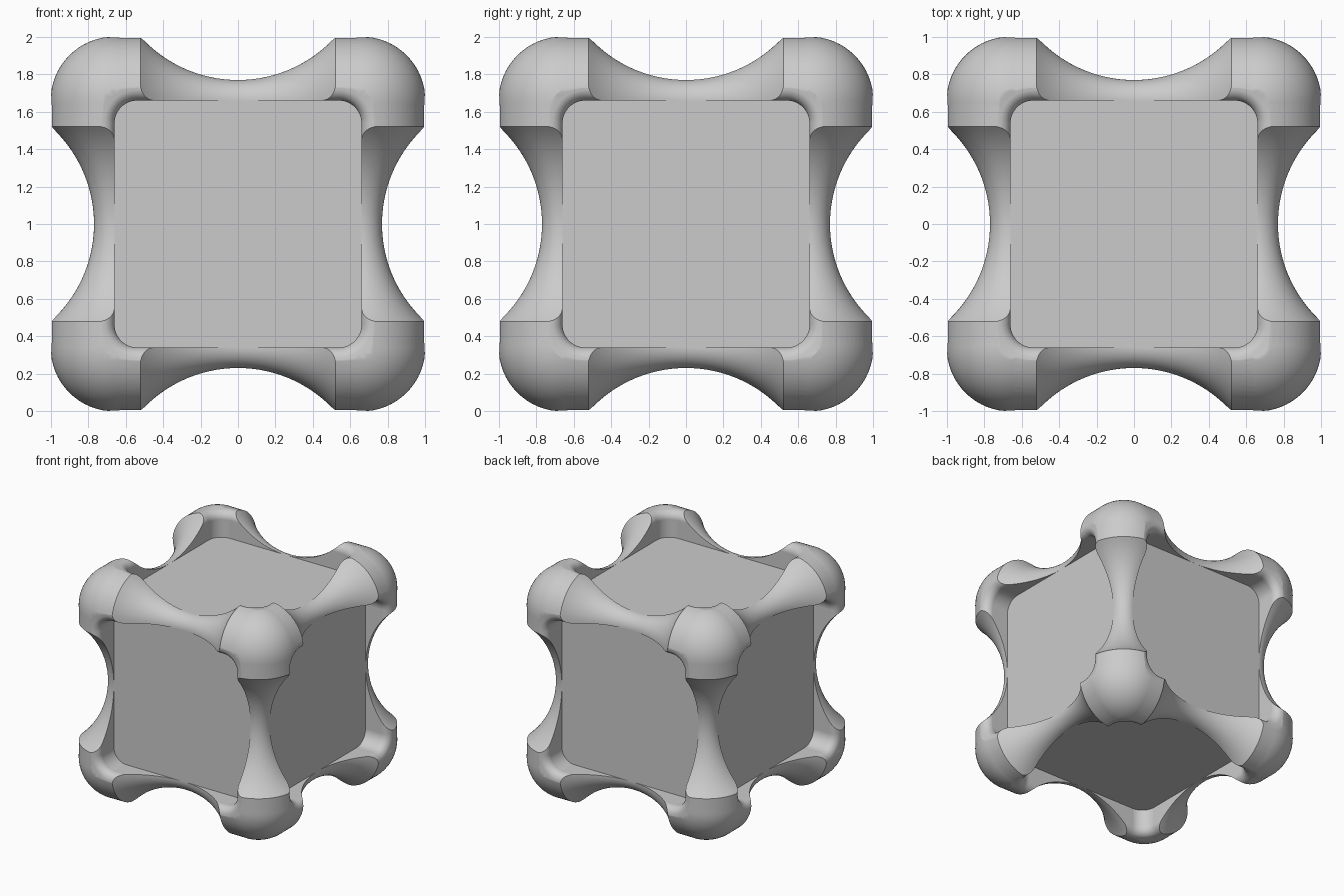
import bpy, bmesh, math
from mathutils import Matrix, Vector

old = bpy.data.objects.get("Cube")
if old:
    bpy.data.objects.remove(old, do_unlink=True)

EDGE = 0.66      # line the beams and corner balls are centred on
FACE = 0.77      # depth of the flat panels
BALL = 0.341     # corner radius
SEAM = 0.52      # where a beam meets its corner
ROUND = 0.12     # rounding of panel corners
LIP = 0.067      # rounding of the rim around each panel

grey = bpy.data.materials.new("plain_grey")
grey.use_nodes = True
grey.diffuse_color = (0.6, 0.6, 0.6, 1)
grey.node_tree.nodes["Principled BSDF"].inputs["Base Color"].default_value = (0.6, 0.6, 0.6, 1)


def turn(p, k):
    """Cycle the axes k times, so z becomes x, then y."""
    for _ in range(k):
        p = (p[2], p[0], p[1])
    return Vector(p)


def make_object(name, bm):
    bmesh.ops.recalc_face_normals(bm, faces=bm.faces[:])
    mesh = bpy.data.meshes.new(name)
    bm.to_mesh(mesh)
    bm.free()
    mesh.materials.append(grey)
    ob = bpy.data.objects.new(name, mesh)
    bpy.context.collection.objects.link(ob)
    return ob


def loft(name, rings, k):
    """Closed skin over a stack of rings, turned onto axis k."""
    bm = bmesh.new()
    loops = [[bm.verts.new(turn(p, k)) for p in ring] for ring in rings]
    n = len(loops[0])
    for a, b in zip(loops, loops[1:]):
        for i in range(n):
            j = (i + 1) % n
            bm.faces.new((a[i], a[j], b[j], b[i]))
    bm.faces.new(loops[0][::-1])
    bm.faces.new(loops[-1])
    return make_object(name, bm)


def panel_outline(z, grow=0.0, steps=10):
    """Rounded square, grown outwards by a constant offset."""
    pts = []
    c = EDGE - ROUND
    for q, (sx, sy) in enumerate(((1, 1), (-1, 1), (-1, -1), (1, -1))):
        for i in range(steps + 1):
            a = math.pi / 2 * (q + i / steps)
            r = ROUND + grow
            pts.append((sx * c + r * math.cos(a), sy * c + r * math.sin(a), z))
    return pts


def beam_half(k, segs=64, steps=24):
    """Half of a waisted round beam, ending inside the corner ball."""
    thin = FACE - EDGE
    sag = BALL - thin
    arc = (SEAM ** 2 + sag ** 2) / (2 * sag)
    stations = []
    for i in range(steps + 1):
        t = SEAM * i / steps
        stations.append((t, thin + arc - math.sqrt(arc ** 2 - t ** 2)))
    stations.append((EDGE, BALL))
    rings = []
    for t, r in stations:
        angles = [2 * math.pi * i / segs + 0.013 * (k + 1) for i in range(segs)]
        rings.append([(EDGE + r * math.cos(a), EDGE + r * math.sin(a), t) for a in angles])
    return loft("beam_helper", rings, k)


def recess_cutter(k):
    """Rounded square punch with a flared mouth that rounds the rim."""
    start = EDGE + math.sqrt((BALL - LIP) ** 2 - LIP ** 2)
    rings = [panel_outline(0.29)]
    for i in range(11):
        a = math.pi / 2 * i / 10
        rings.append(panel_outline(start + LIP * math.sin(a), LIP * (1 - math.cos(a))))
    rings.append(panel_outline(start + LIP + 0.027, 0.2))
    rings.append(panel_outline(1.2, 0.2))
    return loft("recess_helper", rings, k)


def combine(ob, other, operation):
    other.hide_render = True
    mod = ob.modifiers.new("combine", 'BOOLEAN')
    mod.operation = operation
    mod.solver = 'EXACT'
    mod.object = other
    bpy.context.view_layer.objects.active = ob
    bpy.ops.object.modifier_apply(modifier=mod.name)
    bpy.data.objects.remove(other, do_unlink=True)


# One corner of the frame: ball, three half beams, three recesses
bm = bmesh.new()
bmesh.ops.create_uvsphere(
    bm, u_segments=64, v_segments=32, radius=BALL + 0.001,
    matrix=Matrix.Translation((EDGE, EDGE, EDGE)) @ Matrix.Rotation(0.007, 4, 'Z'))
frame = make_object("corner_and_beam_frame", bm)
for k in range(3):
    combine(frame, beam_half(k), 'UNION')
for k in range(3):
    combine(frame, recess_cutter(k), 'DIFFERENCE')

# Open the beam ends so that the mirrored halves join
bm = bmesh.new()
bm.from_mesh(frame.data)
caps = [f for f in bm.faces
        if any(all(abs(v.co[a]) < 1e-4 for v in f.verts) for a in range(3))]
bmesh.ops.delete(bm, geom=caps, context='FACES')
bm.to_mesh(frame.data)
bm.free()

# Mirror the corner to all eight corners
mirror = frame.modifiers.new("mirror", 'MIRROR')
mirror.use_axis = (True, True, True)
mirror.merge_threshold = 0.0005
bpy.context.view_layer.objects.active = frame
bpy.ops.object.modifier_apply(modifier=mirror.name)

# Flat panels, each body carrying two opposite faces
parts = [frame]
for k, name in enumerate(("top_bottom_panels", "side_panels", "front_back_panels")):
    parts.append(loft(name, [panel_outline(-FACE), panel_outline(FACE)], k))

# Smooth shading with crisp seams
for ob in parts:
    ob.location.z = 1
    bpy.ops.object.select_all(action='DESELECT')
    ob.select_set(True)
    bpy.context.view_layer.objects.active = ob
    bpy.ops.object.shade_smooth_by_angle(angle=math.radians(30))
    weighted = ob.modifiers.new("even_shading", 'WEIGHTED_NORMAL')
    weighted.keep_sharp = True
